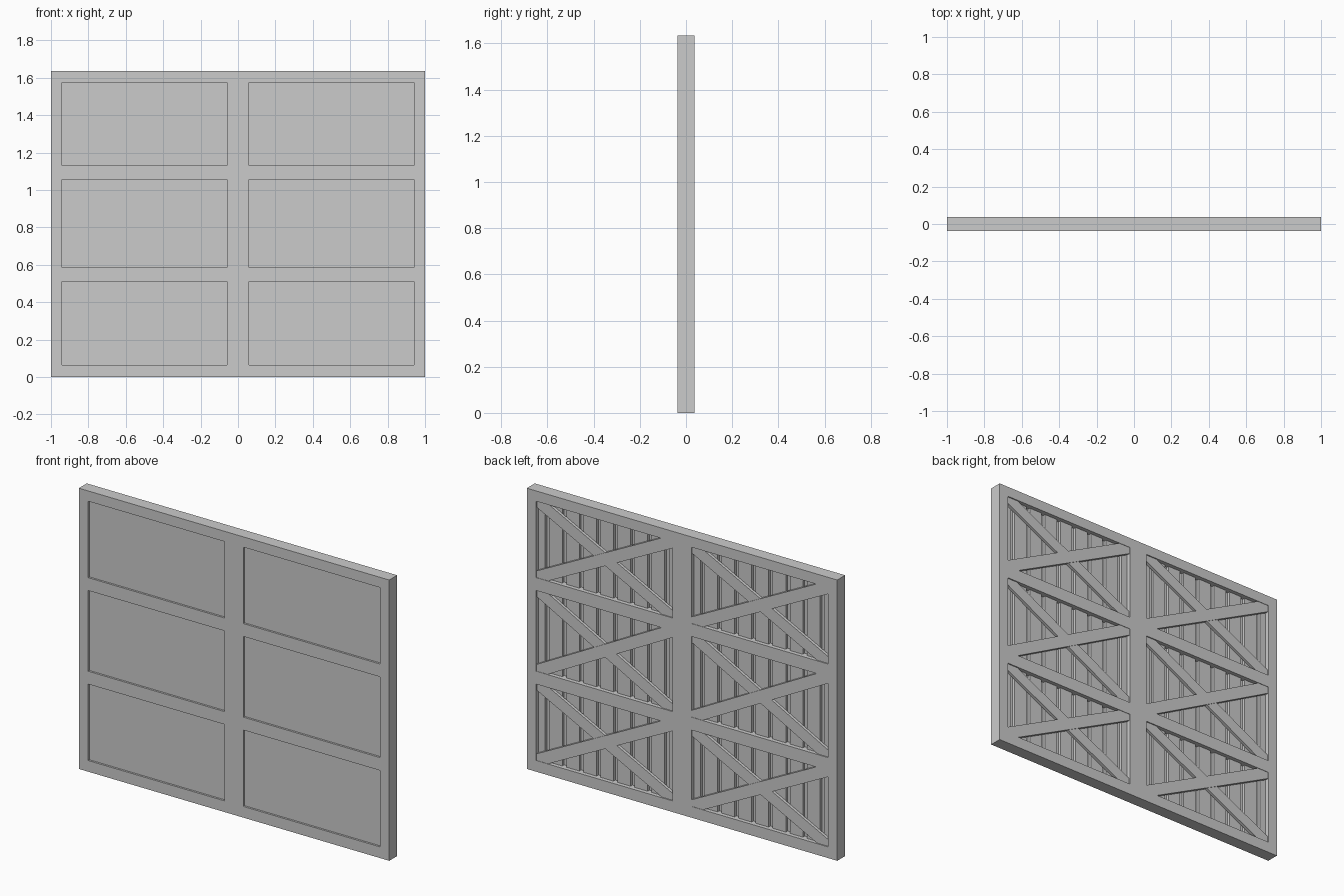
import bpy, bmesh, math

if "Cube" in bpy.data.objects:
    bpy.data.objects.remove(bpy.data.objects["Cube"])

HALF = 0.0365                     # half the frame thickness
XS = [-1, -0.94, -0.06, 0.06, 0.94, 1]
ZS = [0, 0.065, 0.51, 0.585, 1.055, 1.13, 1.575, 1.635]


def rect(x0, x1, z0, z1):
    return [(x0, z0), (x1, z0), (x1, z1), (x0, z1)]


def slab(name, polygons, y0, y1):
    """Flat outlines in the xz plane, thickened from y0 to y1."""
    bm = bmesh.new()
    mid = (y0 + y1) / 2
    for poly in polygons:
        bm.faces.new([bm.verts.new((x, mid, z)) for x, z in poly])
    bmesh.ops.remove_doubles(bm, verts=bm.verts, dist=1e-5)
    bmesh.ops.recalc_face_normals(bm, faces=bm.faces)
    mesh = bpy.data.meshes.new(name)
    bm.to_mesh(mesh)
    bm.free()
    obj = bpy.data.objects.new(name, mesh)
    bpy.context.collection.objects.link(obj)
    mod = obj.modifiers.new("thickness", 'SOLIDIFY')
    mod.thickness = y1 - y0
    mod.offset = 0
    return obj


def brace_outline(x0, x1, z0, z1, width=0.068):
    """Corner-to-corner band, trimmed to the panel opening."""
    a = math.atan2(abs(z1 - z0), abs(x1 - x0))
    dx = math.copysign(width / 2 / math.sin(a), x1 - x0)
    dz = math.copysign(width / 2 / math.cos(a), z1 - z0)
    return [(x0, z0), (x0 + dx, z0), (x1, z1 - dz),
            (x1, z1), (x1 - dx, z1), (x0, z0 + dz)]


# Outer frame with six openings, one connected piece
cells = [rect(XS[i], XS[i + 1], ZS[j], ZS[j + 1])
         for i in range(5) for j in range(7)
         if not (i % 2 and j % 2)]
slab("frame", cells, -HALF, HALF)

# Panel fillings
PITCH, GAP = 0.11, 0.026
for i in (1, 3):
    for j in (1, 3, 5):
        x0, x1, z0, z1 = XS[i], XS[i + 1], ZS[j], ZS[j + 1]
        # smooth front sheet, slightly recessed
        slab("panel_sheet", [rect(x0, x1, z0, z1)], -0.025, -0.004)
        # vertical boards on the back, half boards at both ends
        boards, left = [], x0
        for k in range(8):
            c = x0 + PITCH * (k + 0.5)
            boards.append(rect(left, c - GAP / 2, z0, z1))
            left = c + GAP / 2
        boards.append(rect(left, x1, z0, z1))
        slab("back_boards", boards, -0.004, 0.013)
        # crossed braces, one lying over the other
        slab("lower_brace", [brace_outline(x0, x1, z0, z1)], 0.013, 0.030)
        slab("upper_brace", [brace_outline(x1, x0, z0, z1)], 0.013, 0.034)
